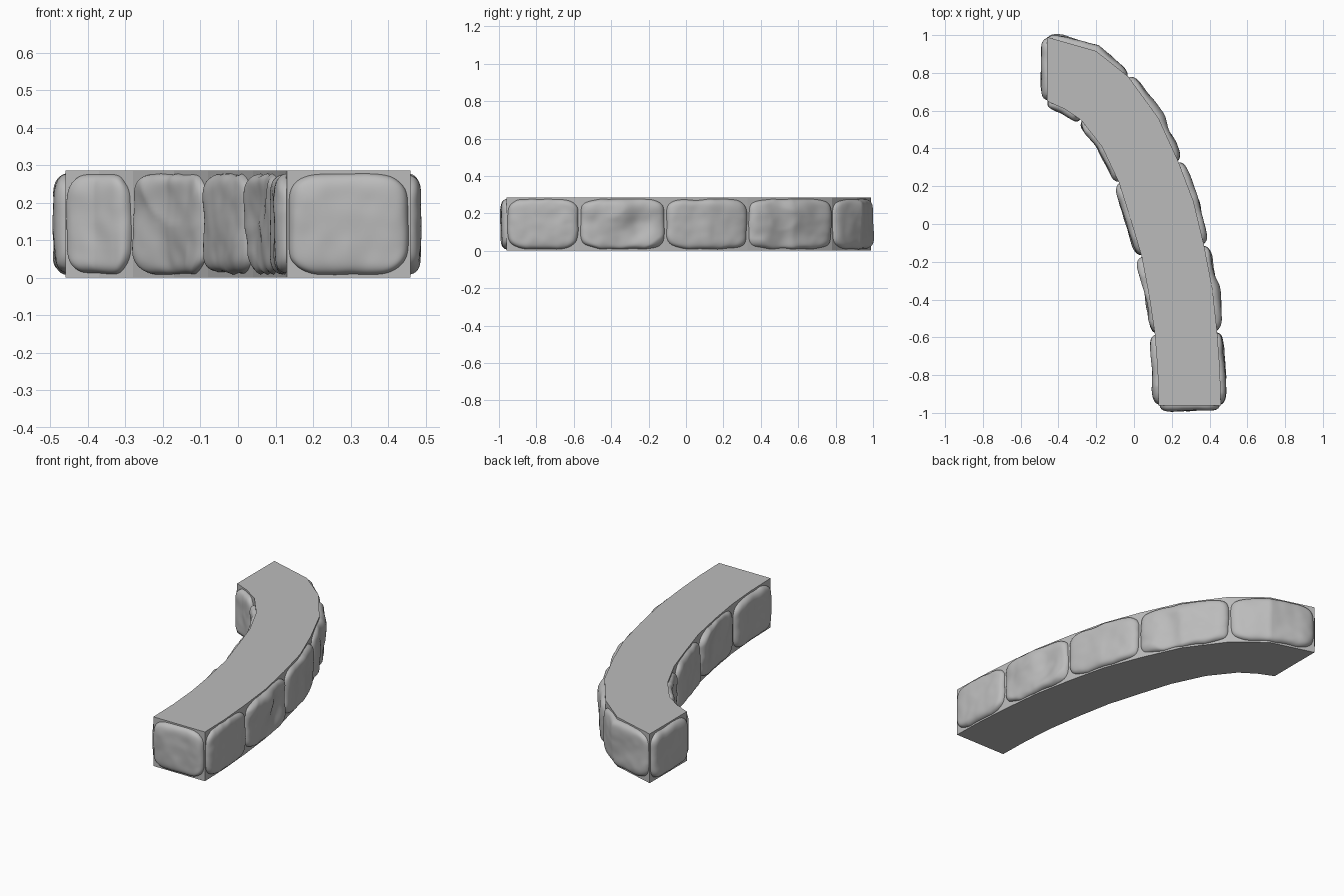
import bpy, bmesh, math
from mathutils import Vector, noise

cube = bpy.data.objects.get("Cube")
if cube:
    bpy.data.objects.remove(cube, do_unlink=True)

HEIGHT = 0.285

stone_grey = bpy.data.materials.new("stone grey")
stone_grey.use_nodes = True
colour = (0.5, 0.5, 0.5, 1)
stone_grey.diffuse_color = colour
stone_grey.node_tree.nodes["Principled BSDF"].inputs["Base Color"].default_value = colour

# Plan edges of the curved wall; every second point is a joint between stones
outer = [Vector(p) for p in (
    (.46, -.96), (.455, -.77), (.44, -.57), (.415, -.34), (.37, -.11), (.315, .12),
    (.235, .33), (.13, .56), (-.03, .78), (-.2, .915), (-.46, .99))]
inner = [Vector(p) for p in (
    (-.46, .65), (-.37, .61), (-.28, .55), (-.17, .41), (-.08, .22), (-.02, .03),
    (.04, -.17), (.08, -.38), (.11, -.58), (.125, -.77), (.13, -.96))]


def finish(name, bm, smooth):
    mesh = bpy.data.meshes.new(name)
    bmesh.ops.recalc_face_normals(bm, faces=bm.faces) if not smooth else None
    for f in bm.faces:
        f.smooth = smooth
    bm.to_mesh(mesh)
    bm.free()
    mesh.materials.append(stone_grey)
    obj = bpy.data.objects.new(name, mesh)
    bpy.context.collection.objects.link(obj)
    return obj


def wall_core():
    bm = bmesh.new()
    base = bm.faces.new([bm.verts.new((p.x, p.y, 0)) for p in outer + inner])
    top = bmesh.ops.extrude_face_region(bm, geom=[base])["geom"]
    verts = [g for g in top if isinstance(g, bmesh.types.BMVert)]
    bmesh.ops.translate(bm, verts=verts, vec=(0, 0, HEIGHT))
    if base.is_valid is False or not any(
            all(v.co.z < 0.001 for v in f.verts) for f in bm.faces):
        bm.faces.new([v for v in bm.verts if v.co.z < 0.001])
    return finish("wall_core", bm, False)


def stone(name, a, m, b, seed, rough):
    """Rounded, weathered slab over the edge a-m-b, bulging to the right of travel."""
    nu, nv = 56, 40
    la, lb = (m - a).length, (b - m).length
    length = la + lb
    d0, d1 = (m - a).normalized(), (b - m).normalized()
    half_u, half_v = length / 2 - 0.004, HEIGHT / 2 - 0.007
    bm = bmesh.new()
    rows = []
    for i in range(nu + 1):
        row = []
        for j in range(nv + 1):
            # Samples crowd towards the rim so that the edges stay round
            u = math.sin((i / nu - 0.5) * math.pi)
            v = math.sin((j / nv - 0.5) * math.pi)
            w = Vector((u * half_u * 6, v * half_v * 6, seed * 7.3))
            wobble = noise.noise(w * 1.3 + Vector((3, 9, 1)))
            pu = u * (half_u - 0.022 * v ** 6 - 0.006 * abs(wobble))
            pv = v * (half_v - 0.022 * u ** 6 - 0.010 * abs(wobble))
            # Pillow profile with broad dents and finer chips
            edge = (1 - u ** 8) * (1 - v ** 8)
            dents = noise.noise(w * 1.1) * 0.012 - abs(noise.noise(w * 0.8)) * 0.014
            chips = noise.noise(w * 3) * 0.003
            depth = 0.031 + rough * dents + chips
            out = -0.006 + (depth + 0.006) * max(edge, 0) ** 0.5
            s = length / 2 + pu
            p = a + d0 * s if s < la else m + d1 * (s - la)
            blend = min(max((s - la) / length + 0.5, 0), 1)
            d = d0.lerp(d1, blend).normalized()
            p = p + Vector((d.y, -d.x)) * out
            row.append(bm.verts.new((p.x, p.y, HEIGHT / 2 + pv)))
        rows.append(row)
    for i in range(nu):
        for j in range(nv):
            bm.faces.new((rows[i][j], rows[i + 1][j], rows[i + 1][j + 1], rows[i][j + 1]))
    return finish(name, bm, True)


wall_core()

# Facing stones along both curved sides
for side, path in enumerate((outer, inner)):
    label = ("outer", "inner")[side]
    for k in range(0, len(path) - 2, 2):
        n = k // 2
        stone(f"{label}_stone_{n + 1}", *path[k:k + 3], seed=n + 10 * side + 1,
              rough=0.6 if n % 2 == 0 else 1.6)

# One stone on each end of the wall
for name, a, b, seed in (("back_end_stone", outer[-1], inner[0], 31),
                         ("front_end_stone", inner[-1], outer[0], 37)):
    stone(name, a, (a + b) / 2, b, seed, 0.7)
